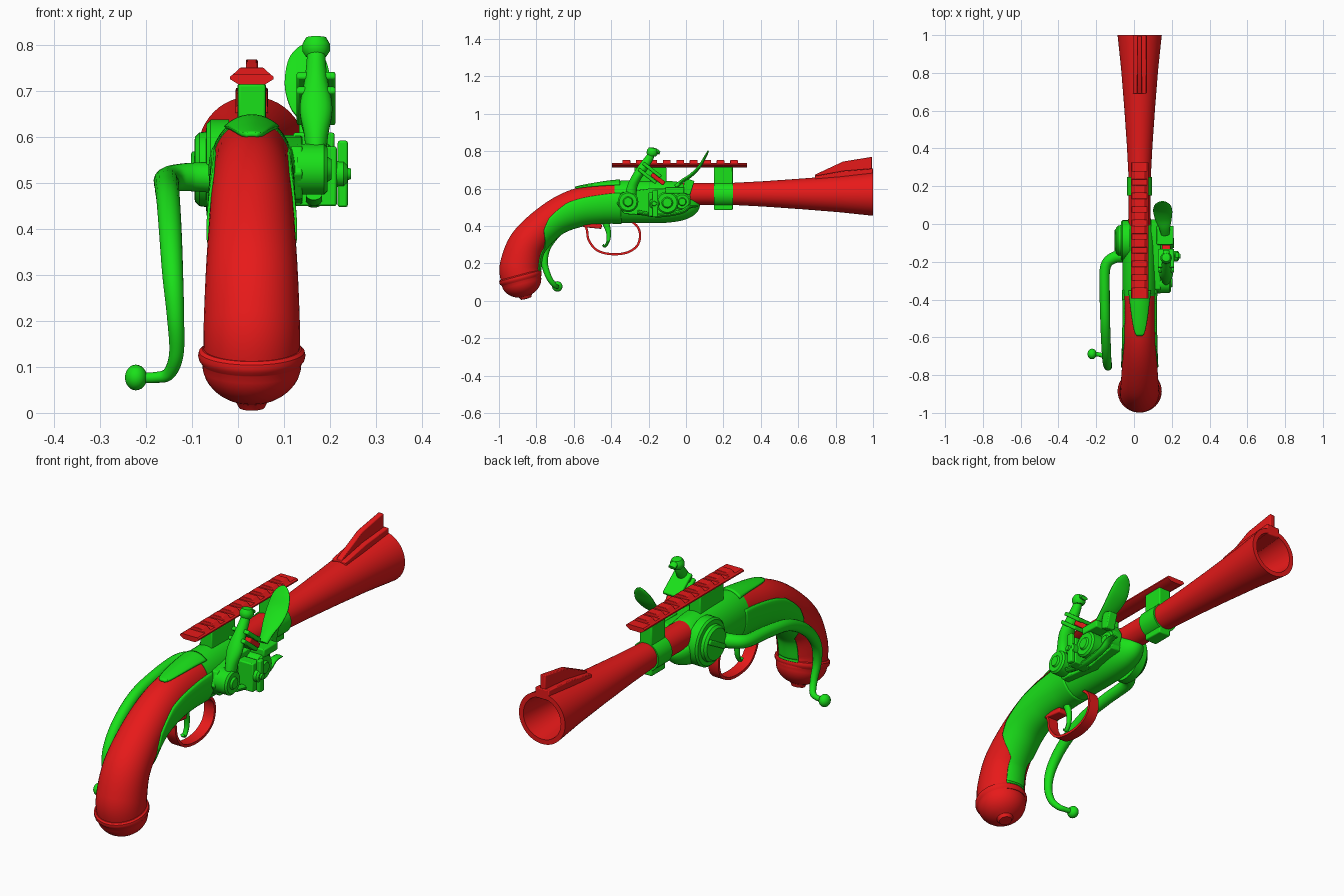
import bpy, bmesh, math
from mathutils import Vector, Matrix

if "Cube" in bpy.data.objects:
    bpy.data.objects.remove(bpy.data.objects["Cube"])

CX = 0.03  # centre line of the gun


def material(name, rgb):
    m = bpy.data.materials.new(name)
    m.diffuse_color = (*rgb, 1)
    m.use_nodes = True
    m.node_tree.nodes["Principled BSDF"].inputs["Base Color"].default_value = m.diffuse_color
    return m


RED = material("red", (0.8, 0.01, 0.01))
GREEN = material("green", (0.01, 0.75, 0.01))


def finish(name, bm, mat, bevel=0, thick=0):
    bmesh.ops.recalc_face_normals(bm, faces=bm.faces)
    me = bpy.data.meshes.new(name)
    bm.to_mesh(me)
    bm.free()
    ob = bpy.data.objects.new(name, me)
    bpy.context.collection.objects.link(ob)
    me.materials.append(mat)
    if thick:
        s = ob.modifiers.new("thickness", 'SOLIDIFY')
        s.thickness, s.offset = thick, 0
    if bevel:
        b = ob.modifiers.new("bevel", 'BEVEL')
        b.width, b.segments = bevel, 2
    bpy.ops.object.select_all(action='DESELECT')
    ob.select_set(True)
    bpy.context.view_layer.objects.active = ob
    bpy.ops.object.shade_smooth_by_angle(angle=math.radians(35))
    return ob


def spline(p, t):
    """Catmull-Rom through a list of vectors."""
    i = min(int(t), len(p) - 2)
    u = t - i
    a, b, c, d = (p[max(0, min(len(p) - 1, i + k))] for k in (-1, 0, 1, 2))
    return [0.5 * (2*B + (C - A)*u + (2*A - 5*B + 4*C - D)*u*u + (3*B - A - 3*C + D)*u**3)
            for A, B, C, D in zip(a, b, c, d)]


def sweep(name, pts, mat, t0=0, t1=None, n=24, side=(1, 0, 0), sub=8, grow=1, arc=None, thick=0):
    """Elliptical section along (x, y, z, half_width, half_height) points; arc(t) keeps only part of it."""
    t1 = len(pts) - 1 if t1 is None else t1
    steps = max(2, round((t1 - t0) * sub))
    S, rows = Vector(side), []
    bm = bmesh.new()
    for i in range(steps + 1):
        t = t0 + (t1 - t0) * i / steps
        v = spline(pts, t)
        T = (Vector(spline(pts, min(t + .02, len(pts) - 1))[:3]) - Vector(spline(pts, max(t - .02, 0))[:3])).normalized()
        S = (S - T * S.dot(T)).normalized()
        N = T.cross(S)
        row = []
        for k in range(n + (1 if arc else 0)):
            if arc:
                mid, half = arc(t)
                a = mid + half * (2 * k / n - 1)
            else:
                a = 2 * math.pi * (k + .5) / n
            g = grow * (math.sqrt(2) if n == 4 else 1)
            row.append(bm.verts.new(Vector(v[:3]) + (S * v[3] * math.cos(a) + N * v[4] * math.sin(a)) * g))
        rows.append(row)
    for r, q in zip(rows, rows[1:]):
        for k in range(n):
            j = k + 1 if arc else (k + 1) % n
            bm.faces.new((r[k], r[j], q[j], q[k]))
    if not arc:
        bm.faces.new(rows[0])
        bm.faces.new(rows[-1])
    return finish(name, bm, mat, thick=thick)


def lathe(name, pos, axis, profile, mat, n=40):
    """Spin (radius, distance) points round an axis."""
    bm = bmesh.new()
    vs = [bm.verts.new((r, 0, d)) for r, d in profile]
    es = [bm.edges.new(e) for e in zip(vs, vs[1:])]
    bmesh.ops.spin(bm, geom=vs + es, axis=(0, 0, 1), cent=(0, 0, 0), steps=n, angle=2 * math.pi)
    bmesh.ops.remove_doubles(bm, verts=bm.verts, dist=1e-5)
    q = Vector((0, 0, 1)).rotation_difference(Vector(axis))
    bm.transform(Matrix.Translation(pos) @ q.to_matrix().to_4x4())
    return finish(name, bm, mat)


def disc(name, x0, x1, y, z, r, mat=GREEN):
    d, b = abs(x1 - x0), 0.008
    return lathe(name, (x0, y, z), (1 if x1 > x0 else -1, 0, 0),
                 [(0, 0), (r, 0), (r, d - b), (r - b, d), (r * .5, d), (r * .4, d + b), (0, d + b)], mat)


def prism(name, outline, lo, hi, mat, axis='x', bevel=0.004):
    """Extrude a (y, z) outline along x, or an (x, z) outline along y."""
    bm = bmesh.new()
    put = (lambda p, w: (w, p[0], p[1])) if axis == 'x' else (lambda p, w: (p[0], w, p[1]))
    a, b = ([bm.verts.new(put(p, w)) for p in outline] for w in (lo, hi))
    bm.faces.new(a)
    bm.faces.new(b)
    for i in range(len(a)):
        j = (i + 1) % len(a)
        bm.faces.new((a[i], a[j], b[j], b[i]))
    return finish(name, bm, mat, bevel)


def box(name, c, size, mat, rot=0, bevel=0.005):
    bm = bmesh.new()
    bmesh.ops.create_cube(bm, size=1)
    bm.transform(Matrix.Translation(c) @ Matrix.Rotation(rot, 4, 'X') @ Matrix.Diagonal((*size, 1)))
    return finish(name, bm, mat, bevel)


# Body spine shared by frame and grip: y, z, half width, half height
body = [(CX, *p) for p in [
    (.03, .55, .035, .045), (.005, .535, .07, .09), (-.1, .53, .088, .11), (-.3, .53, .09, .113),
    (-.45, .522, .086, .106), (-.595, .495, .088, .1), (-.725, .43, .092, .092),
    (-.845, .31, .1, .099), (-.886, .19, .105, .109), (-.882, .125, .105, .11)]]
sweep("frame", body, GREEN, 0, 3.5, n=40, grow=1.02)
sweep("grip", body, RED, 3.3, n=40)


# Green inlays: side wings with under strap, and upper tang
def wing(t):
    keys = [(3.3, 115), (5.2, 113), (6.0, 98), (6.35, 80), (6.6, 45), (6.8, 28), (9, 26)]
    for (a, p), (b, q) in zip(keys, keys[1:]):
        if t <= b:
            return -math.pi / 2, math.radians(p + (q - p) * (t - a) / (b - a))
    return -math.pi / 2, math.radians(26)


sweep("grip_wings", body, GREEN, 3.3, 8.7, n=32, sub=14, grow=1.015, arc=wing, thick=.008)
sweep("upper_tang", body, GREEN, 3.3, 4.8, n=12, sub=14, grow=1.03, thick=.012,
      arc=lambda t: (math.pi / 2, math.radians(8 + 30 * math.sqrt(max(0, (4.8 - t) / 1.5)))))

# Butt cap with rim
dome = [(.108 * math.cos(a), .022 + .088 * math.sin(a)) for a in [math.radians(10 * i) for i in range(8)]]
lathe("butt_cap", (CX, -.886, .128), (0, .26, -.965),
      [(0, -.012), (.108, -.012), (.115, -.006), (.117, .003), (.115, .012), (.109, .02)] + dome
      + [(.032, .112), (.028, .12), (0, .122)], RED)

# Flared barrel with open bore
lathe("barrel", (CX, 0, .572), (0, 1, 0),
      [(0, -.02), (.058, -.02), (.059, .25), (.068, .42), (.082, .62), (.098, .82), (.117, 1),
       (.095, 1), (.075, .8), (.05, .55), (.045, .4), (0, .4)], RED, 48)

# Front sight: wide base and thin blade
prism("sight_base", [(.69, .63), (.69, .668), (.84, .695), (1, .708), (1, .66)], CX - .035, CX + .035, RED)
prism("sight_blade", [(.69, .65), (.69, .675), (.84, .745), (.995, .77), (.995, .68)], CX - .013, CX + .013, RED)

# Barrel band and rail mounts
lathe("barrel_band", (CX, .15, .57), (0, 1, 0),
      [(.055, 0), (.066, 0), (.066, .1), (.055, .1), (.055, 0)], GREEN)
box("band_post", (CX, .2, .665), (.062, .1, .104), GREEN)
box("band_lug", (CX, .2, .505), (.062, .1, .04), GREEN)
box("rear_rail_mount", (CX, -.19, .665), (.06, .17, .1), GREEN)

# Toothed top rail
prism("rail", [(CX + x, z) for x, z in [(-.028, .714), (.028, .714), (.047, .726), (.047, .732), (.04, .737),
      (-.04, .737), (-.047, .732), (-.047, .726)]], -.395, .325, RED, 'y', 0)
for i in range(9):
    y = -.34 + i * .072
    prism("rail_tooth", [(CX + x, z) for x, z in [(-.048, .73), (.048, .73), (.024, .752), (-.024, .752)]],
          y, y + .042, RED, 'y', .002)

# Crank on the left: hub, arm and knob
lathe("crank_hub", (-.02, -.088, .53), (-1, 0, 0),
      [(0, 0), (.108, 0), (.108, .04), (.1, .048), (.082, .05), (.08, .064), (.07, .074), (0, .076)], GREEN)
box("hub_slot_bar", (-.096, -.088, .53), (.012, .13, .022), GREEN, .5)
sweep("crank_arm", [(-.05, -.17, .512, .034, .034), (-.11, -.18, .513, .031, .031), (-.152, -.23, .508, .028, .028),
                    (-.155, -.38, .495, .027, .027), (-.152, -.53, .465, .026, .026), (-.147, -.66, .39, .025, .025),
                    (-.142, -.738, .3, .023, .023), (-.136, -.757, .21, .019, .019), (-.134, -.735, .13, .016, .016),
                    (-.15, -.705, .086, .014, .014), (-.18, -.692, .077, .012, .012), (-.225, -.688, .077, .012, .012)],
      GREEN, n=16, side=(0, 0, 1))
ball = [(math.sin(a), -math.cos(a)) for a in [math.pi * i / 12 for i in range(13)]]
lathe("crank_knob", (-.222, -.688, .077), (-1, 0, 0), [(.028 * r, .024 * d) for r, d in ball], GREEN, 20)

# Trigger guard and trigger
sweep("trigger_guard", [(CX, y, z, .026, .006) for y, z in [
    (-.545, .415), (-.53, .38), (-.52, .325), (-.475, .27), (-.4, .25), (-.32, .257), (-.265, .29),
    (-.246, .34), (-.255, .39), (-.29, .425)]], RED, n=4)
box("guard_foot", (CX, -.5, .402), (.055, .1, .025), RED, -.1)
sweep("trigger", [(CX, y, z, w, h) for y, z, w, h in [
    (-.43, .42, .014, .02), (-.415, .37, .013, .014), (-.415, .325, .012, .01), (-.432, .292, .011, .007),
    (-.445, .3, .01, .006)]], GREEN, n=12)

# Lock plate and fittings on the right
prism("lock_plate", [(-.37, .52), (-.345, .58), (-.2, .6), (0, .605), (.025, .56), (.01, .48), (-.14, .45), (-.33, .465)],
      .09, .14, GREEN)
disc("hammer_pivot", .13, .195, -.31, .53, .055)
disc("pan_wheel", .13, .205, -.1, .525, .06)
disc("front_boss", .1, .15, -.02, .53, .045)
box("lock_bridge", (.17, -.175, .515), (.09, .05, .13), GREEN)
box("bridge_key", (.228, -.165, .52), (.022, .03, .145), GREEN)
disc("bridge_screw", .2, .238, -.17, .52, .028)
box("priming_pan", (.165, -.06, .592), (.09, .1, .036), GREEN)
sweep("lock_spring", [(.165, y, z, .018, h) for y, z, h in [
    (-.26, .475, .012), (-.15, .458, .012), (-.03, .475, .012), (.02, .503, .01), (.065, .506, .004)]], GREEN, n=12)

# Hammer with jaws, flint and top screw
sweep("hammer", [(.17, y, z, w, h) for y, z, w, h in [
    (-.3, .52, .02, .035), (-.29, .6, .026, .028), (-.265, .66, .036, .026), (-.225, .72, .026, .026),
    (-.195, .765, .021, .022), (-.185, .79, .02, .018)]], GREEN, n=16)
box("upper_jaw", (.17, -.182, .7), (.085, .12, .018), GREEN, -.66)
box("lower_jaw", (.17, -.207, .668), (.085, .12, .018), GREEN, -.66)
box("flint", (.17, -.15, .652), (.045, .085, .024), RED, -.66)
lathe("jaw_screw", (.17, -.183, .775), (0, .15, .99),
      [(0, 0), (.022, 0), (.03, .012), (.03, .028), (.022, .042), (0, .046)], GREEN, 20)
sweep("hammer_spur", [(.17, y, z, .018, h) for y, z, h in [
    (-.2, .79, .018), (-.165, .8, .016), (-.14, .79, .008)]], GREEN, n=12)

# Curved leaf-shaped striking plate
sweep("frizzen", [(x, y, z, w, h) for x, y, z, w, h in [
    (.165, -.055, .61, .022, .012), (.162, -.02, .64, .03, .011), (.156, .025, .67, .044, .01),
    (.152, .07, .715, .051, .009), (.15, .1, .765, .042, .007), (.15, .115, .793, .022, .005),
    (.15, .119, .803, .004, .003)]], GREEN, n=20)
box("frizzen_foot", (.155, .01, .61), (.045, .05, .08), GREEN, -.3)
